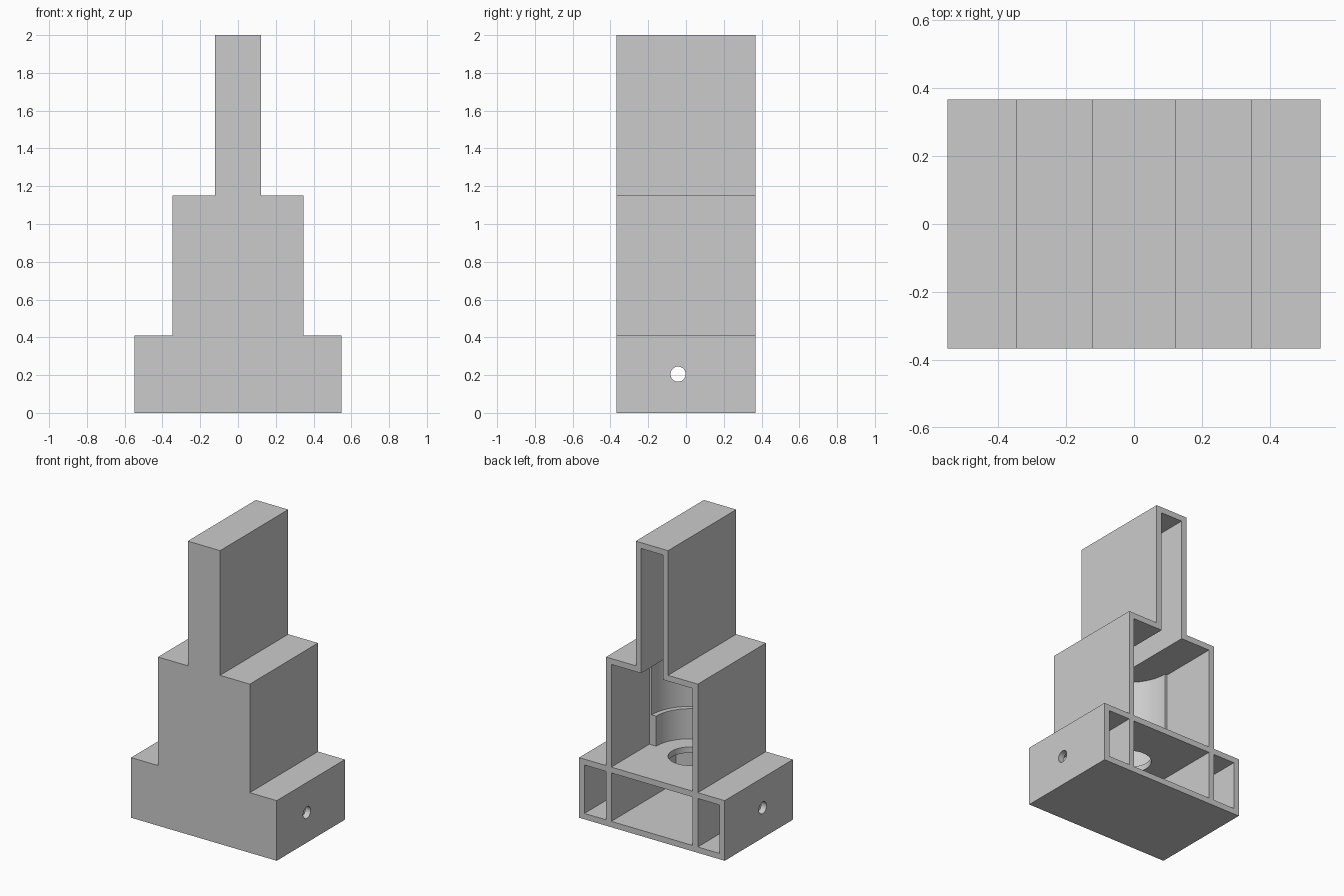
import bpy, bmesh
from mathutils import Matrix, Vector

if "Cube" in bpy.data.objects:
    bpy.data.objects.remove(bpy.data.objects["Cube"])

WALL = 0.04
BACK, FRONT = 0.367, -0.367
INNER_FRONT = FRONT + WALL
BASE, SHOULDER, TOP = 0.41, 1.15, 2.0        # heights of the steps
BASE_X, BODY_X, TOWER_X = 0.549, 0.346, 0.122  # half widths of the steps
BORE_Y = -0.042                              # centre line of the bores

grey = bpy.data.materials.new("light grey")
grey.use_nodes = True
colour = (0.6, 0.6, 0.6, 1)
grey.diffuse_color = colour
grey.node_tree.nodes["Principled BSDF"].inputs["Base Color"].default_value = colour


def finish(bm, name):
    bmesh.ops.recalc_face_normals(bm, faces=bm.faces)
    mesh = bpy.data.meshes.new(name)
    bm.to_mesh(mesh)
    bm.free()
    mesh.materials.append(grey)
    obj = bpy.data.objects.new(name, mesh)
    bpy.context.collection.objects.link(obj)
    return obj


def box(x, y, z):
    bm = bmesh.new()
    lo, hi = Vector((x[0], y[0], z[0])), Vector((x[1], y[1], z[1]))
    bmesh.ops.create_cube(bm, size=1, matrix=Matrix.Translation((lo + hi) / 2) @ Matrix.Diagonal((*(hi - lo), 1)))
    return finish(bm, "cavity_cutter")


def cylinder(radius, length, centre, axis="Z"):
    turn = Matrix.Rotation(1.5707963, 4, "Y") if axis == "X" else Matrix()
    bm = bmesh.new()
    bmesh.ops.create_cone(bm, cap_ends=True, segments=64, radius1=radius, radius2=radius,
                          depth=length, matrix=Matrix.Translation(centre) @ turn)
    return finish(bm, "bore_cutter")


def upright(radius, bottom, top):
    return cylinder(radius, top - bottom, (0, BORE_Y, (bottom + top) / 2))


def cut(target, cutter):
    cutter.hide_render = True
    mod = target.modifiers.new("cut", "BOOLEAN")
    mod.operation = "DIFFERENCE"
    mod.solver = "EXACT"
    mod.object = cutter
    bpy.context.view_layer.objects.active = target
    bpy.ops.object.modifier_apply(modifier=mod.name)
    bpy.data.objects.remove(cutter)


# Stepped outer block, extruded front to back
half = [(BASE_X, 0), (BASE_X, BASE), (BODY_X, BASE), (BODY_X, SHOULDER), (TOWER_X, SHOULDER), (TOWER_X, TOP)]
outline = half + [(-x, z) for x, z in reversed(half)]
bm = bmesh.new()
face = bm.faces.new([bm.verts.new((x, FRONT, z)) for x, z in outline])
side = bmesh.ops.extrude_face_region(bm, geom=[face])["geom"]
bmesh.ops.translate(bm, vec=(0, BACK - FRONT, 0),
                    verts=[v for v in side if isinstance(v, bmesh.types.BMVert)])
housing = finish(bm, "stepped_housing")

# Three base compartments, open at the back
depth = (INNER_FRONT, 0.5)
body_in = BODY_X - WALL
base_z = (WALL, BASE - WALL)
cut(housing, box((-body_in, body_in), depth, base_z))
for s in (-1, 1):
    cut(housing, box(sorted((s * BODY_X, s * (BASE_X - WALL))), depth, base_z))

# Middle chamber with a rounded cradle and a thicker lower collar
ceiling, collar_top = SHOULDER - WALL, 0.615
cut(housing, box((-body_in, body_in), (BORE_Y, 0.5), (BASE, ceiling)))
cut(housing, upright(0.288, collar_top, ceiling))
cut(housing, upright(0.255, BASE, collar_top + 0.01))

# Tower slot, open into the chamber
slot = TOWER_X - WALL
cut(housing, box((-slot, slot), depth, (ceiling - 0.005, TOP - WALL)))

# Round opening in the shelf and the cross bore through the side walls
cut(housing, upright(0.135, BASE - 0.1, BASE + 0.1))
cut(housing, cylinder(0.04, 1.4, (0, BORE_Y, 0.205), "X"))

# Smooth the bores, keep the edges crisp
bpy.ops.object.select_all(action="DESELECT")
housing.select_set(True)
bpy.context.view_layer.objects.active = housing
bpy.ops.object.shade_smooth_by_angle(angle=0.5)
